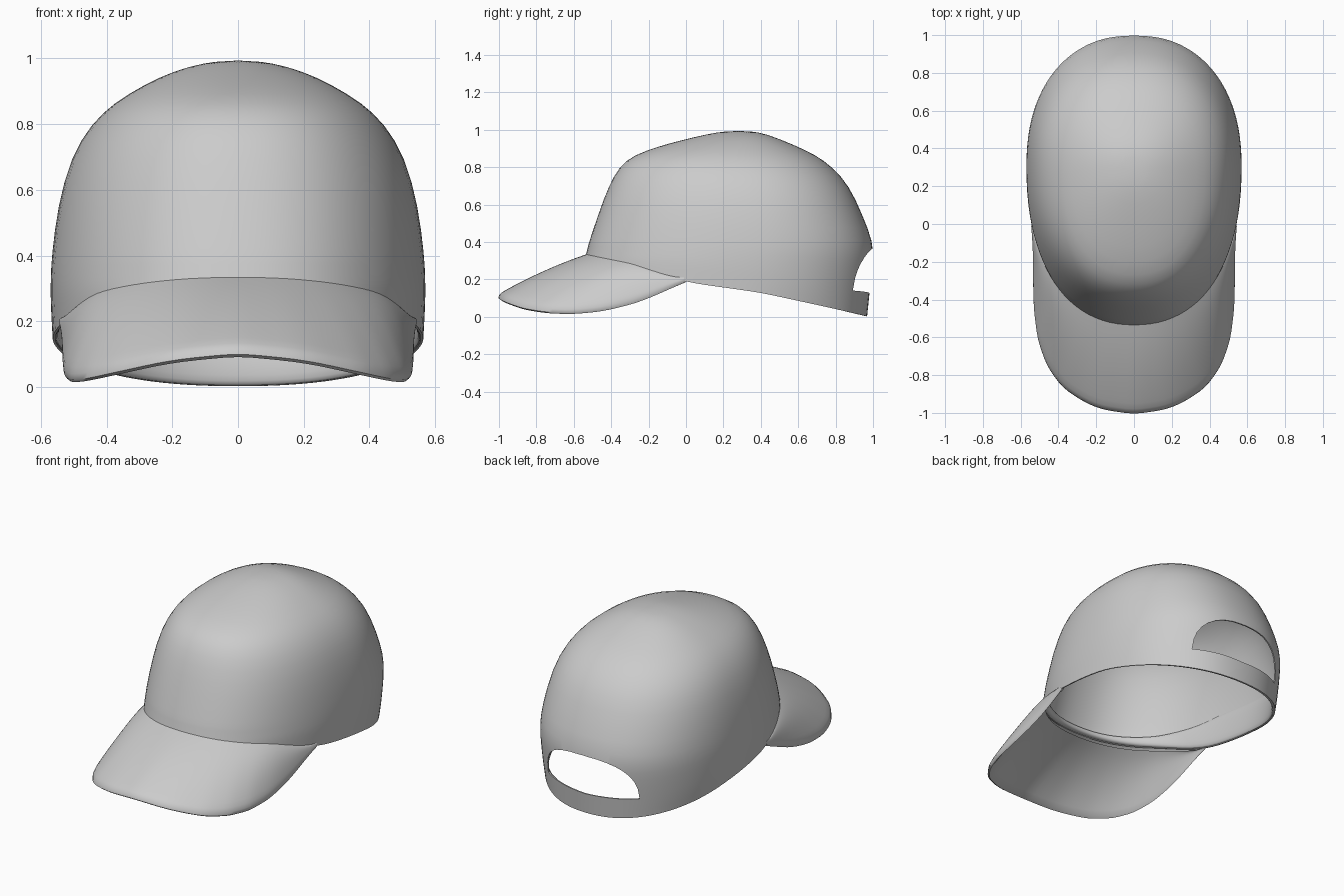
import bpy, bmesh, math

cube = bpy.data.objects.get("Cube")
if cube:
    bpy.data.objects.remove(cube, do_unlink=True)

GREY = (0.6, 0.6, 0.6, 1)
fabric = bpy.data.materials.new("grey_fabric")
fabric.use_nodes = True
fabric.diffuse_color = GREY
bsdf = fabric.node_tree.nodes["Principled BSDF"]
bsdf.inputs["Base Color"].default_value = GREY
bsdf.inputs["Roughness"].default_value = 0.8

# Crown slices: height, front y, back y, half width
SLICES = [(0.0, -0.56, 0.97, 0.545), (0.15, -0.555, 0.985, 0.566), (0.3, -0.545, 1.002, 0.573),
          (0.4, -0.52, 1.003, 0.568), (0.55, -0.47, 0.942, 0.55), (0.7, -0.415, 0.875, 0.51),
          (0.8, -0.36, 0.785, 0.448), (0.865, -0.285, 0.695, 0.378), (0.92, -0.12, 0.575, 0.285),
          (0.96, 0.04, 0.475, 0.2), (0.988, 0.17, 0.39, 0.1)]
# Lower edge of the crown: y, height
RIM = [(-0.56, 0.33), (-0.3, 0.28), (-0.1, 0.215), (0, 0.185), (0.4, 0.13), (0.8, 0.045), (1, 0.0)]
# Outer edge of the brim from the middle to its left end
EDGE = [(0, 0, -1.015, 0.12), (0.15, 0.205, -0.985, 0.1), (0.3, 0.373, -0.885, 0.063),
        (0.43, 0.463, -0.765, 0.043), (0.56, 0.513, -0.625, 0.037), (0.7, 0.535, -0.45, 0.052),
        (0.84, 0.537, -0.25, 0.1), (0.93, 0.537, -0.12, 0.155), (1, 0.545, -0.01, 0.197)]
# Height of the inner band: cosine of the angle from the front, height
BAND = [(-1, 0.11), (-0.8, 0.11), (-0.4, 0.19), (0.2, 0.18), (0.7, 0.06), (1, 0.03)]


def sample(table, key):
    """Interpolate the columns of a table by its first column."""
    key = max(table[0][0], min(table[-1][0], key))
    for a, b in zip(table, table[1:]):
        if key <= b[0]:
            f = (key - a[0]) / (b[0] - a[0])
            return [p + (q - p) * f for p, q in zip(a[1:], b[1:])]


def signed_power(value, power):
    return math.copysign(abs(value) ** power, value)


def crown_point(phi, z, scale=1):
    """Point on the crown at an angle from the front and a height."""
    front, back, half = sample(SLICES, z)
    mid = front + 0.55 * (back - front)
    c = signed_power(math.cos(phi), 0.9)
    reach = mid - front if c > 0 else back - mid
    return signed_power(math.sin(phi), 0.9) * half * scale, mid - c * reach * scale, z


def rim_height(phi):
    return sample(RIM, crown_point(phi, 0.2)[1])[0]


def grid_object(name, rows, closed=False, tip=None):
    """Skin rows of points, optionally closed around and capped by a tip."""
    bm = bmesh.new()
    verts = [[bm.verts.new(p) for p in row] for row in rows]
    n = len(rows[0])
    span = n if closed else n - 1
    for low, high in zip(verts, verts[1:]):
        for i in range(span):
            k = (i + 1) % n
            bm.faces.new((low[i], low[k], high[k], high[i]))
    if tip:
        top = bm.verts.new(tip)
        for i in range(n):
            bm.faces.new((verts[-1][i], verts[-1][(i + 1) % n], top))
    mesh = bpy.data.meshes.new(name)
    bm.to_mesh(mesh)
    bm.free()
    mesh.materials.append(fabric)
    obj = bpy.data.objects.new(name, mesh)
    bpy.context.collection.objects.link(obj)
    sub = obj.modifiers.new("smooth_form", 'SUBSURF')
    sub.levels = sub.render_levels = 1
    return obj


def activate(obj):
    bpy.ops.object.select_all(action='DESELECT')
    obj.select_set(True)
    bpy.context.view_layer.objects.active = obj


def apply_all(obj):
    activate(obj)
    for mod in list(obj.modifiers):
        bpy.ops.object.modifier_apply(modifier=mod.name)


# Crown: lower rings follow the sloping rim, upper rings follow the slices
SEGMENTS = 48
angles = [2 * math.pi * i / SEGMENTS for i in range(SEGMENTS)]
rows = []
for k in range(4):
    ring = []
    for phi in angles:
        low = rim_height(phi)
        ring.append(crown_point(phi, low + (0.4 - low) * k / 4))
    rows.append(ring)
for level in SLICES[3:]:
    rows.append([crown_point(phi, level[0]) for phi in angles])
crown = grid_object("crown", rows, closed=True, tip=(0, 0.28, 0.994))
shell = crown.modifiers.new("thickness", 'SOLIDIFY')
shell.thickness = 0.008
shell.offset = -1
apply_all(crown)

# Arched opening above the back strap
arch = [(0.31 * signed_power(math.cos(a), 0.75), 0.14 + 0.225 * math.sin(a) ** 0.75)
        for a in (math.pi * i / 16 for i in range(16))] + [(-0.31, 0.14), (0, 0.125)]
bm = bmesh.new()
face = bm.faces.new([bm.verts.new((x, 0.6, z)) for x, z in arch])
side = bmesh.ops.extrude_face_region(bm, geom=[face])
bmesh.ops.translate(bm, vec=(0, 0.8, 0),
                    verts=[g for g in side["geom"] if isinstance(g, bmesh.types.BMVert)])
bmesh.ops.recalc_face_normals(bm, faces=bm.faces)
mesh = bpy.data.meshes.new("opening_cutter")
bm.to_mesh(mesh)
bm.free()
cutter = bpy.data.objects.new("opening_cutter", mesh)
cutter.hide_render = True
bpy.context.collection.objects.link(cutter)
cut = crown.modifiers.new("back_opening", 'BOOLEAN')
cut.operation = 'DIFFERENCE'
cut.solver = 'EXACT'
cut.object = cutter
apply_all(crown)
bpy.data.objects.remove(cutter, do_unlink=True)

# Inner band folded up around the rim: share of the band height, scale
FOLD = [(1.08, 0.985), (1, 0.965), (0.5, 0.958), (0.1, 0.962), (0, 0.98), (0.03, 0.997)]
band_rows = []
for share, scale in FOLD:
    band_rows.append([crown_point(phi, rim_height(phi) + share * sample(BAND, math.cos(phi))[0], scale)
                      for phi in angles])
band = grid_object("inner_band", band_rows, closed=True)
apply_all(band)

# Brim: arched top from the rim to the outer edge, then back along the underside
COLUMNS, STEPS = 32, 8
SWEEP = math.radians(71)


def brim_point(u, v):
    inner = crown_point(u * SWEEP, rim_height(u * SWEEP) + 0.008, 0.99)
    x, y, z = sample(EDGE, abs(u))
    outer = (math.copysign(x, u), y, z)
    p = [a + (b - a) * v for a, b in zip(inner, outer)]
    p[2] += (0.014 + 0.07 * u * u * (1 - u * u)) * 4 * v * (1 - v)
    return p


def brim_under(u, v):
    x, y, z = brim_point(u, v)
    return x * 0.985, y + 0.01, z - 0.038 * (1 - 0.6 * u ** 6)


us = [1 - 2 * i / COLUMNS for i in range(COLUMNS + 1)]
vs = [j / STEPS for j in range(STEPS + 1)]
brim_rows = [[brim_point(u, v) for u in us] for v in vs]
brim_rows += [[brim_under(u, v) for u in us] for v in reversed(vs)]
brim = grid_object("brim", brim_rows)
apply_all(brim)

for obj in (crown, band, brim):
    activate(obj)
    bpy.ops.object.shade_smooth_by_angle(angle=math.radians(50))
